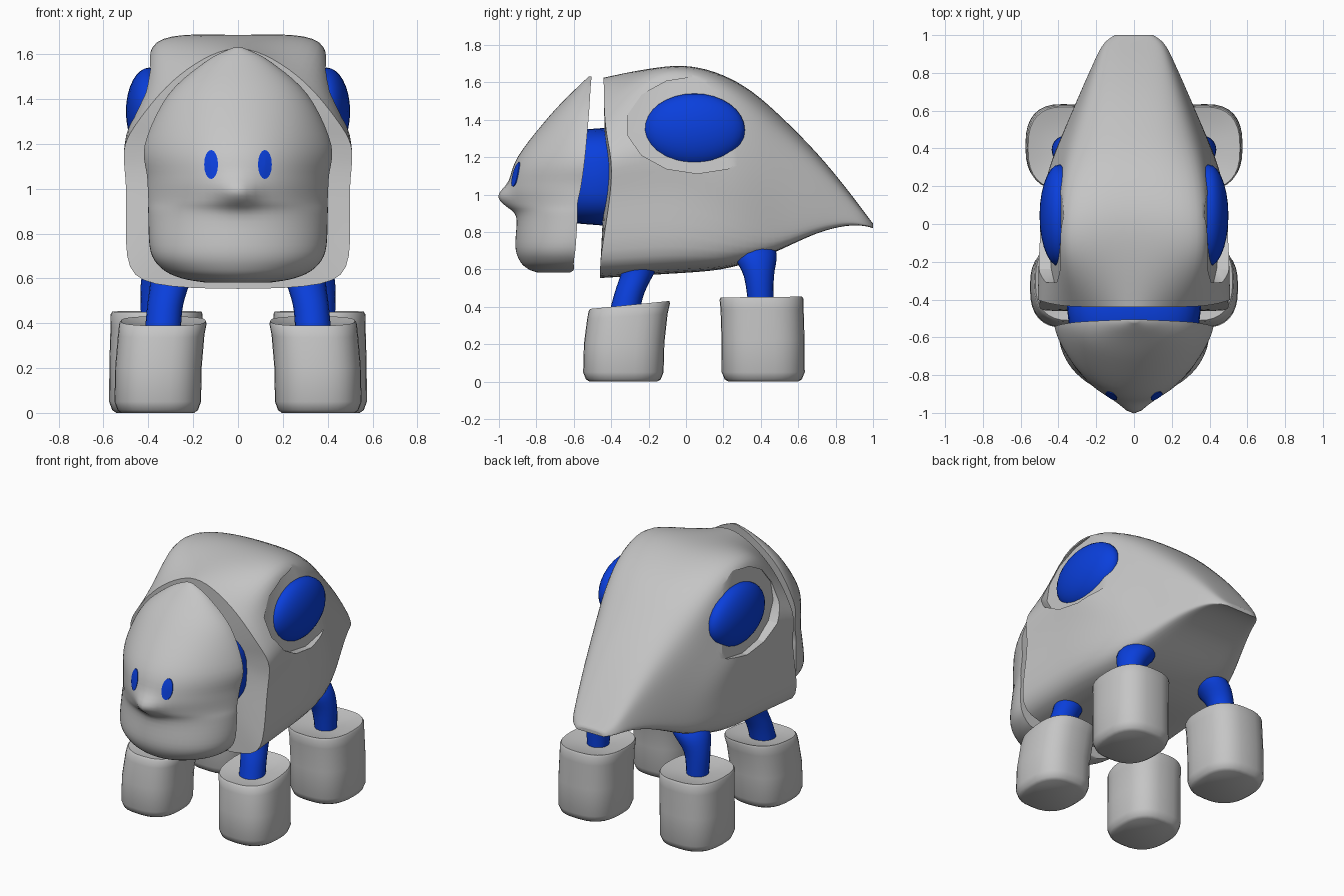
import bpy, bmesh, math
from mathutils import Vector
from mathutils.bvhtree import BVHTree

if "Cube" in bpy.data.objects:
    bpy.data.objects.remove(bpy.data.objects["Cube"])


def material(name, rgb):
    m = bpy.data.materials.new(name)
    m.diffuse_color = (*rgb, 1)
    m.use_nodes = True
    m.node_tree.nodes["Principled BSDF"].inputs["Base Color"].default_value = m.diffuse_color
    return m


GREY = material("shell grey", (0.56, 0.56, 0.56))
BLUE = material("inner blue", (0.003, 0.05, 0.72))


def finish(ob, angle=40):
    bpy.ops.object.select_all(action='DESELECT')
    ob.select_set(True)
    bpy.context.view_layer.objects.active = ob
    for mod in list(ob.modifiers):
        bpy.ops.object.modifier_apply(modifier=mod.name)
    bpy.ops.object.shade_smooth_by_angle(angle=math.radians(angle))


def loft(name, rings, mat, crease_ends=False):
    """Skin closed rings of points and cap both ends."""
    bm = bmesh.new()
    vs = [[bm.verts.new(p) for p in r] for r in rings]
    n = len(vs[0])
    for a, b in zip(vs, vs[1:]):
        for i in range(n):
            j = (i + 1) % n
            bm.faces.new((a[i], a[j], b[j], b[i]))
    caps = [bm.faces.new(vs[0]), bm.faces.new(vs[-1])]
    if crease_ends:
        layer = bm.edges.layers.float.new("crease_edge")
        for f in caps:
            for e in f.edges:
                e[layer] = 1.0
    bmesh.ops.recalc_face_normals(bm, faces=bm.faces)
    me = bpy.data.meshes.new(name)
    bm.to_mesh(me)
    bm.free()
    me.materials.append(mat)
    ob = bpy.data.objects.new(name, me)
    bpy.context.collection.objects.link(ob)
    return ob


def spline(keys, steps):
    """Catmull-Rom interpolation of key rows."""
    out = []
    for i in range(len(keys) - 1):
        k = [keys[max(0, min(len(keys) - 1, i + d))] for d in (-1, 0, 1, 2)]
        for s in range(steps):
            t = s / steps
            out.append([0.5 * (2 * b + (c - a) * t + (2 * a - 5 * b + 4 * c - d) * t * t
                               + (3 * b - a - 3 * c + d) * t ** 3) for a, b, c, d in zip(*k)])
    return out + [list(keys[-1])]


def ellipsoid(name, loc, size, mat, seg=28):
    bpy.ops.mesh.primitive_uv_sphere_add(segments=seg, ring_count=16, location=loc)
    ob = bpy.context.object
    ob.name = name
    ob.scale = size
    ob.data.materials.append(mat)
    finish(ob, 60)
    return ob


# Body shell: pointed arch at the front rim, boxy shoulders, full rounded tail
RIM = [(0, 1), (.3, .945), (.57, .85), (.75, .75), (.89, .66), (1, .57), (.93, .42), (.98, .1), (.8, .01), (0, 0)]
BOX = [(0, .99), (.4, 1), (.765, .985), (.78, .87), (.87, .73), (1.01, .59), (.93, .42), (.98, .1), (.8, .01), (0, 0)]
ARCH = [(0, 1), (.46, .985), (.77, .9), (.9, .74), (.96, .54), (1, .32), (1.02, .1), (.98, .0), (.6, 0), (0, 0)]
# y, top z, bottom z, half width, blend (-1 rim, 0 box, 1 arch)
STATIONS = [(-.44, 1.645, .55, .525, -1), (-.29, 1.67, .56, .52, -.4), (-.14, 1.69, .57, .515, 0),
            (.03, 1.7, .58, .51, .1), (.2, 1.65, .595, .485, .35), (.35, 1.565, .64, .435, .7),
            (.5, 1.43, .7, .365, 1), (.7, 1.23, .8, .28, 1), (.87, 1.02, .84, .205, 1),
            (.965, .89, .832, .16, 1), (1, .845, .82, .1, 1)]
rings = []
for y, zt, zb, w, t in STATIONS:
    half = [((a[0] + (b[0] - a[0]) * abs(t)) * w, zb + (zt - zb) * (a[1] + (b[1] - a[1]) * abs(t)))
            for a, b in zip(BOX, RIM if t < 0 else ARCH)]
    loop = half + [(-x, z) for x, z in half[-2:0:-1]]
    # the front rim bows back at mid height
    rings.append([(x, y + (.05 * math.exp(-((z - 1.1) / .2) ** 2) - .02 * (z < .8) if y < -.4 else 0), z)
                  for x, z in loop])
body = loft("body_shell", rings, GREY, True)
sub = body.modifiers.new("smooth", 'SUBSURF')
sub.levels = sub.render_levels = 2
finish(body)

# Side sockets: flat tilted oval recesses, with blue domes rising from them
for s, side in ((1, "right"), (-1, "left")):
    oval = []
    for depth in (0, .3):
        ring = []
        for i in range(14):
            a = (i + .5) * math.tau / 14
            dz = .26 * math.sin(a)
            ring.append((s * (.412 - .16 * dz + depth), .06 + .38 * math.cos(a), 1.372 + dz))
        oval.append(ring)
    cutter = loft("socket_cutter", oval, GREY)
    cutter.hide_render = True
    cut = body.modifiers.new("socket", 'BOOLEAN')
    cut.operation = 'DIFFERENCE'
    cut.solver = 'EXACT'
    cut.object = cutter
    finish(body)
    bpy.data.objects.remove(cutter)
    ellipsoid(side + "_side_dome", (s * .395, .045, 1.345), (.105, .27, .195), BLUE)

# Neck: rounded block joining head and body
neck = []
for y, k in ((-.66, .8), (-.58, 1), (-.42, 1.05), (-.33, .95)):
    neck.append([(.34 * k * math.copysign(abs(math.cos(a)) ** .7, math.cos(a)), y,
                  1.095 + .25 * k * math.copysign(abs(math.sin(a)) ** .7, math.sin(a)))
                 for a in (i * math.tau / 32 for i in range(32))])
finish(loft("neck", neck, BLUE), 50)

# Head mask: rows of z, half width, front y, back y, pointedness
HEAD = [(1.63, .02, -.52, -.505, 1), (1.57, .14, -.585, -.51, 1), (1.42, .31, -.73, -.52, 1.2),
        (1.2, .415, -.90, -.54, 1.5), (1.05, .405, -.945, -.56, 1.5), (.95, .40, -.935, -.58, 1.5),
        (.88, .40, -.905, -.58, 1.2), (.72, .39, -.912, -.59, 1), (.64, .335, -.885, -.6, 1),
        (.60, .25, -.84, -.6, 1), (.582, .15, -.79, -.62, 1)]
rows = []
for z, w, yf, yb, p in spline(HEAD, 5):
    row = []
    for i in range(33):
        a = math.pi * (i / 32 - .5)
        x = w * math.sin(a)
        nose = .06 * math.exp(-(x / .08) ** 2 - ((z - .985) / .06) ** 2)
        row.append((x, yb + (yf - yb) * max(0, math.cos(a)) ** p - nose, z))
    rows.append(row)
head = loft("head_mask", rows, GREY)
finish(head, 45)

# Eyes: thin oval plates lying on the mask
tree = BVHTree.FromPolygons([v.co for v in head.data.vertices], [p.vertices[:] for p in head.data.polygons])
for s, side in ((1, "right"), (-1, "left")):
    plate = []
    for r, off in ((1, -.003), (1, .005), (.66, .005), (.33, .005), (.03, .005)):
        ring = []
        for i in range(16):
            a = i * math.tau / 16
            x, z = s * .12 + .031 * r * math.cos(a), 1.108 + .065 * r * math.sin(a)
            hit = tree.ray_cast(Vector((x, -2, z)), Vector((0, 1, 0)))[0]
            ring.append((x, hit.y - off, z))
        plate.append(ring)
    finish(loft(side + "_eye", plate, BLUE))


# Feet: rounded blocks with a shallow dished top
def foot(name, s, c, h, top, shift, tilt):
    prof = [(0, .84), (.012, .93), (.05, 1), (top * .5, 1), (top * .85, 1), (top - .012, 1.01),
            (top, .98), (top - .015, .7), (top - .025, .3)]
    rings = []
    for z, sc in prof:
        f = (z / top) ** 3
        ring = []
        for i in range(32):
            a = i * math.tau / 32
            dx = h[0] * sc * math.copysign(abs(math.cos(a)) ** .77, math.cos(a))
            dy = h[1] * sc * math.copysign(abs(math.sin(a)) ** .77, math.sin(a))
            ring.append((s * (c[0] + dx + shift[0] * f), c[1] + dy + shift[1] * f, z + tilt * dy * f))
        rings.append(ring)
    finish(loft(name, rings, GREY), 45)


# Legs: tapered tubes given by x, y, z, radius
def leg(name, s, path):
    rings = [[(s * (x + r * math.cos(a)), y + r * math.sin(a), z)
              for a in (i * math.tau / 20 for i in range(20))] for x, y, z, r in spline(path, 4)]
    finish(loft(name, rings, BLUE), 50)


for s, side in ((1, "right"), (-1, "left")):
    foot(side + "_front_foot", s, (.358, -.335), (.193, .215), .41, (-.025, .035), .1)
    foot(side + "_rear_foot", s, (.372, .413), (.203, .222), .452, (-.01, -.01), .01)
    leg(side + "_front_leg", s, [(.29, -.21, .72, .12), (.3, -.25, .6, .092), (.325, -.3, .48, .08), (.335, -.33, .37, .08)])
    leg(side + "_rear_leg", s, [(.25, .36, .76, .09), (.295, .37, .68, .115), (.355, .39, .56, .08), (.365, .4, .4, .066)])
